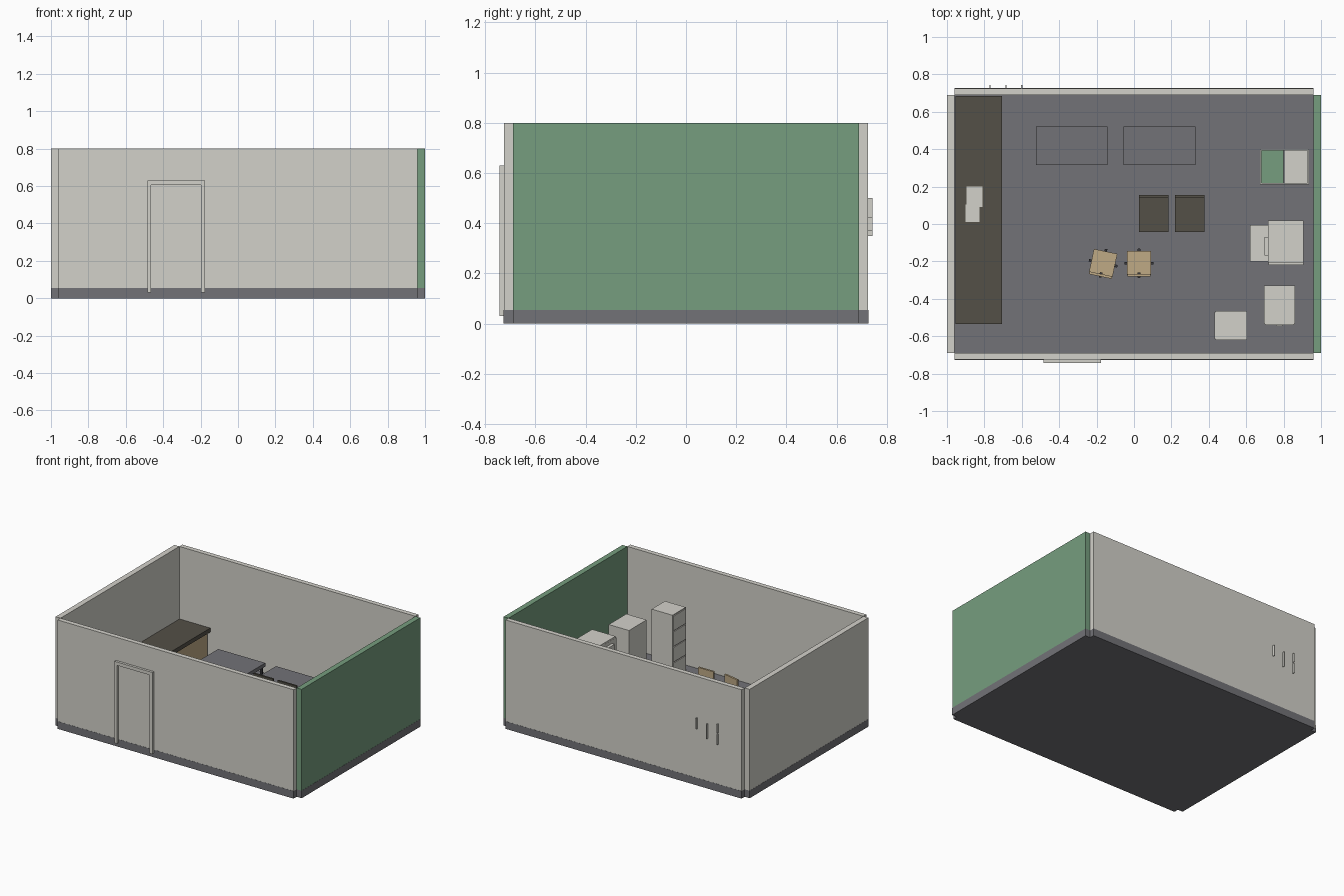
import bpy, bmesh, math
from mathutils import Matrix, Vector

cube = bpy.data.objects.get("Cube")
if cube:
    bpy.data.objects.remove(cube, do_unlink=True)


def material(name, r, g, b):
    m = bpy.data.materials.new(name)
    m.use_nodes = True
    m.diffuse_color = (r, g, b, 1)
    node = next(n for n in m.node_tree.nodes if n.type == 'BSDF_PRINCIPLED')
    node.inputs["Base Color"].default_value = (r, g, b, 1)
    return m


WHITE = material("warm white", 0.65, 0.64, 0.59)
GREEN = material("sage green", 0.18, 0.34, 0.21)
GREY = material("slate grey", 0.17, 0.17, 0.185)
BROWN = material("dark brown", 0.088, 0.08, 0.063)
TAN = material("light wood", 0.52, 0.40, 0.235)
BLACK = material("charcoal", 0.04, 0.04, 0.045)


def build(name, boxes, mat, matrix=Matrix()):
    """One object made from boxes given as (x0, x1, y0, y1, z0, z1)."""
    bm = bmesh.new()
    for x0, x1, y0, y1, z0, z1 in boxes:
        centre = Vector((x0 + x1, y0 + y1, z0 + z1)) / 2
        size = Matrix.Diagonal((x1 - x0, y1 - y0, z1 - z0, 1))
        bmesh.ops.create_cube(bm, size=1, matrix=Matrix.Translation(centre) @ size)
    mesh = bpy.data.meshes.new(name)
    bm.to_mesh(mesh)
    bm.free()
    mesh.materials.append(mat)
    obj = bpy.data.objects.new(name, mesh)
    obj.matrix_world = matrix
    bpy.context.collection.objects.link(obj)
    return obj


def legs(x0, x1, y0, y1, z0, z1, t):
    return [(x, x + t, y, y + t, z0, z1) for x in (x0, x1 - t) for y in (y0, y1 - t)]


# Room shell: slab with edge strips beneath each wall
X, Y, OX, OY = 0.96, 0.69, 1.0, 0.725
FLOOR, BASE, TOP, E = 0.055, 0.03, 0.8, 0.001
build("floor", [(-X, X, -Y, Y, 0, FLOOR)], GREY)
build("floor_edges", [(-X, X, -OY - E, -Y, 0, FLOOR), (-X, X, Y, OY + E, 0, FLOOR),
                      (-OX - E, -X, -Y, Y, 0, FLOOR), (X, OX + E, -Y, Y, 0, FLOOR)], GREY)
build("front_wall", [(-X, X, -OY, -Y, BASE, TOP)], WHITE)
build("back_wall", [(-X, X, Y, OY, BASE, TOP)], WHITE)
build("right_wall", [(-OX, -X, -Y, Y, BASE, TOP)], WHITE)
build("left_wall", [(X, OX, -Y, Y, BASE, TOP)], GREEN)

# Door frame on the outside of the front wall
FY = -0.743
build("door_frame", [(-0.485, -0.465, FY, -OY, BASE, 0.63),
                     (-0.198, -0.177, FY, -OY, BASE, 0.63),
                     (-0.465, -0.198, FY, -OY, 0.605, 0.63)], WHITE)

# Thin bracket ends that pass through the back wall
build("wall_brackets", [(x - 0.003, x + 0.003, OY, 0.742, z0, z1) for x, z0, z1 in
                        ((-0.6, 0.42, 0.5), (-0.685, 0.37, 0.48),
                         (-0.77, 0.35, 0.425), (-0.77, 0.435, 0.5))], WHITE)

# Long counter with papers
build("counter_top", [(-0.955, -0.705, -0.535, 0.685, 0.24, 0.27)], BROWN)
build("counter_body", [(-0.95, -0.72, -0.525, 0.675, FLOOR, 0.24)], TAN)
build("papers", [(-0.9, -0.825, 0.01, 0.105, 0.27, 0.274),
                 (-0.895, -0.81, 0.09, 0.2, 0.27, 0.276)], WHITE)

# Pair of grey tables
for side, x0 in (("right", -0.525), ("left", -0.055)):
    x1, y0, y1 = x0 + 0.383, 0.315, 0.52
    build(side + "_table_top", [(x0, x1, y0, y1, 0.2, 0.227)], GREY)
    build(side + "_table_legs", legs(x0 + 0.01, x1 - 0.01, y0 + 0.01, y1 - 0.01,
                                     FLOOR, 0.2, 0.016), BLACK)

# Pair of dark visitor chairs with the back toward the tables
for side, x0 in (("right", 0.027), ("left", 0.22)):
    x1, y0, y1 = x0 + 0.157, -0.042, 0.155
    build(side + "_visitor_chair", [(x0, x1, y0, 0.142, 0.15, 0.185),
                                    (x0, x1, 0.142, y1, 0.15, 0.34)]
          + legs(x0 + 0.004, x1 - 0.004, y0 + 0.004, y1 - 0.004, FLOOR, 0.15, 0.014), BROWN)

# Pair of swivel chairs
for side, x, turn in (("right", -0.165, -12), ("left", 0.027, 0)):
    place = Matrix.Translation((x, -0.21, 0)) @ Matrix.Rotation(math.radians(turn), 4, 'Z')
    build(side + "_swivel_seat", [(-0.064, 0.064, -0.062, 0.065, 0.165, 0.185),
                                  (-0.062, 0.062, -0.072, -0.058, 0.2, 0.305)], TAN, place)
    build(side + "_swivel_base", [(-0.008, 0.008, -0.008, 0.008, 0.07, 0.165),
                                  (-0.077, 0.077, -0.007, 0.007, 0.062, 0.072),
                                  (-0.007, 0.007, -0.077, 0.077, 0.062, 0.072),
                                  (-0.007, 0.007, -0.058, -0.05, 0.165, 0.25)]
          + [(sx - 0.006, sx + 0.006, sy - 0.006, sy + 0.006, FLOOR, 0.068)
             for sx, sy in ((-0.072, 0), (0.072, 0), (0, -0.072), (0, 0.072))], BLACK, place)

# Tall filing cabinet, drawers facing right
build("filing_cabinet", [(0.436, 0.605, -0.62, -0.465, FLOOR, 0.52)], WHITE)
build("filing_drawers", [(0.43, 0.436, -0.615, -0.47, z, z + 0.108)
                         for z in (0.06 + 0.115 * i for i in range(4))], WHITE)

# Mid-height cupboard with door and handle at its front
build("cupboard", [(0.695, 0.86, -0.535, -0.33, FLOOR, 0.39),
                   (0.7, 0.855, -0.54, -0.535, 0.065, 0.385),
                   (0.76, 0.795, -0.545, -0.54, 0.3, 0.31)], WHITE)

# Copier with a side tray
build("copier_body", [(0.72, 0.905, -0.22, 0.02, FLOOR, 0.375),
                      (0.717, 0.907, -0.205, 0.02, 0.378, 0.39),
                      (0.725, 0.9, -0.215, 0.015, 0.375, 0.378)], WHITE)
build("copier_tray", [(0.62, 0.72, -0.2, -0.005, FLOOR, 0.29),
                      (0.698, 0.72, -0.168, -0.07, 0.29, 0.35)], WHITE)

# Rimmed low unit with a green half and a white half
build("low_unit_rim", [(0.675, 0.683, 0.21, 0.4, FLOOR, 0.26),
                       (0.927, 0.935, 0.21, 0.4, FLOOR, 0.26),
                       (0.683, 0.927, 0.21, 0.218, FLOOR, 0.26),
                       (0.683, 0.927, 0.392, 0.4, FLOOR, 0.26)], WHITE)
build("low_unit_green_panel", [(0.683, 0.8, 0.218, 0.392, FLOOR, 0.25)], GREEN)
build("low_unit_white_panel", [(0.803, 0.927, 0.218, 0.392, FLOOR, 0.25)], WHITE)
